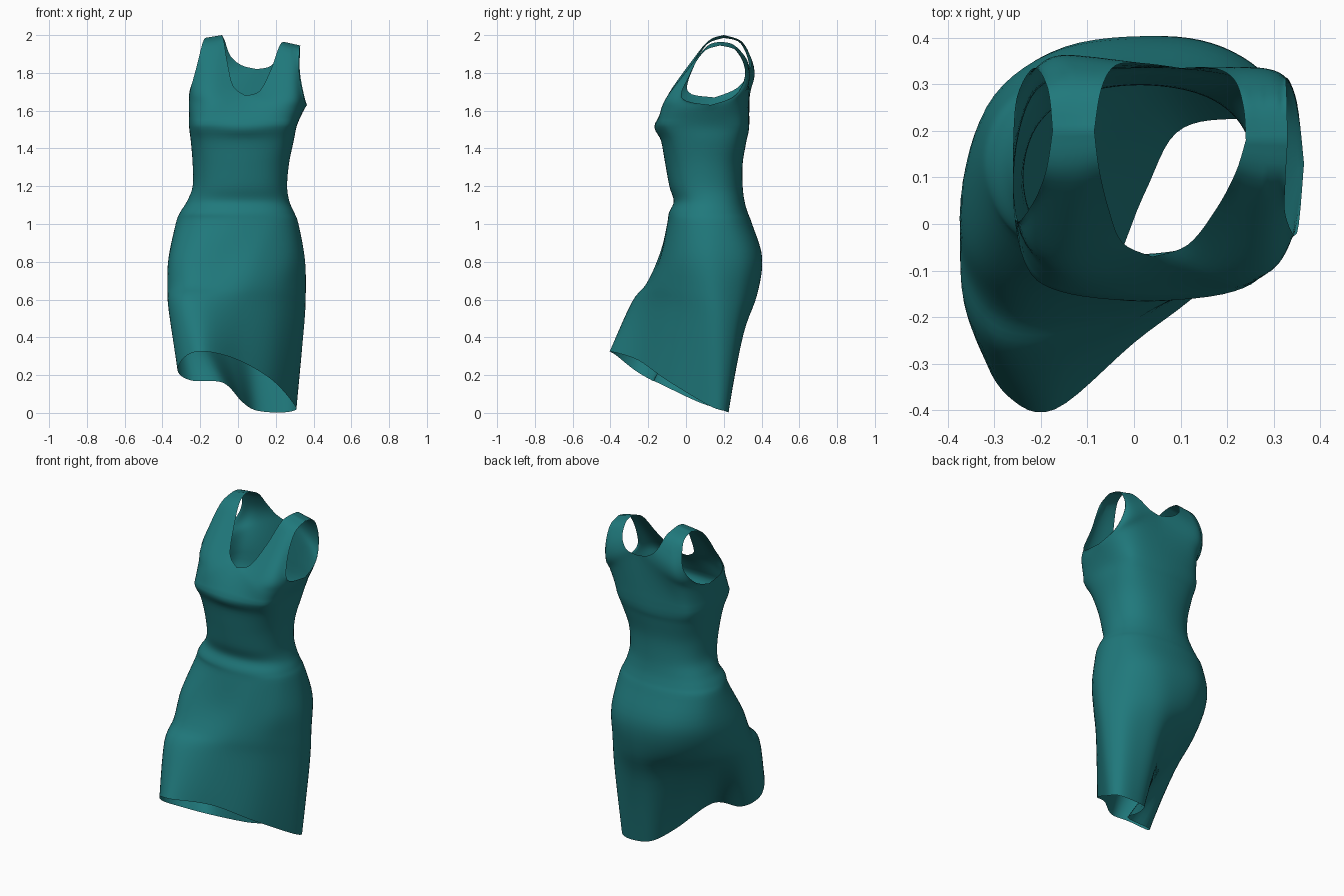
import bpy, bmesh, math
from mathutils import Vector as V

if "Cube" in bpy.data.objects:
    bpy.data.objects.remove(bpy.data.objects["Cube"])

S = 6      # samples per control segment around the body
R = 5      # samples per segment going up


def spline(pts, n, closed=False):
    """Catmull-Rom curve through the points, n samples per segment."""
    pts = [V(p) for p in pts]
    c = len(pts)
    get = (lambda i: pts[i % c]) if closed else (lambda i: pts[max(0, min(c - 1, i))])
    out = []
    for i in range(c if closed else c - 1):
        a, b, d, e = get(i - 1), get(i), get(i + 1), get(i + 2)
        for k in range(n):
            t = k / n
            out.append(0.5 * (2 * b + (d - a) * t + (2 * a - 5 * b + 4 * d - e) * t * t
                              + (3 * b - a - 3 * d + e) * t ** 3))
    if not closed:
        out.append(pts[-1].copy())
    return out


def oval(z, x0, x1, y0, y1, power):
    """Twelve-point rounded ring from its extents."""
    ring = []
    for i in range(12):
        a = math.radians(30 * i)
        c, s = math.cos(a), math.sin(a)
        f = lambda v: math.copysign(abs(v) ** (2 / power), v) if abs(v) > 1e-6 else 0
        ring.append(((x0 + x1) / 2 + (x1 - x0) / 2 * f(c),
                     (y0 + y1) / 2 + (y1 - y0) / 2 * f(s), z))
    return ring


# Rings run right, back, left, front
hem = [(.30, .12, .04), (.29, .205, .01), (.20, .225, .002), (.09, .195, .015),
       (.02, .06, .06), (-.08, -.15, .16), (-.25, -.18, .172), (-.32, -.27, .225),
       (-.27, -.37, .305), (-.17, -.398, .325), (0, -.255, .28), (.18, -.105, .175)]
thigh = [(.345, .13), (.31, .25), (.20, .295), (.06, .29), (-.08, .18), (-.23, .05),
         (-.34, -.05), (-.365, -.17), (-.30, -.27), (-.17, -.28), (.02, -.20), (.22, -.065)]
seat = [(.357, .125), (.31, .27), (.20, .35), (.06, .375), (-.13, .325), (-.28, .20),
        (-.365, .04), (-.36, -.10), (-.27, -.20), (-.10, -.205), (.08, -.16), (.25, -.05)]
hip = [(.353, .12), (.31, .28), (.21, .37), (.06, .403), (-.15, .38), (-.30, .275),
       (-.365, .10), (-.345, -.06), (-.24, -.14), (-.05, -.14), (.12, -.12), (.28, -.03)]
chest = [(.365, .13, 1.63), (.345, .26, 1.65), (.25, .325, 1.71), (.10, .335, 1.82),
         (-.07, .35, 1.74), (-.20, .325, 1.69), (-.26, .15, 1.67), (-.25, -.03, 1.645),
         (-.13, -.135, 1.63), (.04, -.07, 1.68), (.20, -.14, 1.62), (.325, -.08, 1.61)]

controls = [hem,
            [(x, y, .5 - .3 * y) for x, y in thigh],
            [(x, y, .66 - .1 * y) for x, y in seat],
            [(x, y, .82) for x, y in hip],
            oval(1.0, -.33, .32, -.10, .35, 2.3),
            oval(1.06, -.307, .298, -.09, .327, 2.3),
            oval(1.12, -.27, .272, -.065, .31, 2.3),
            oval(1.2, -.24, .26, -.088, .30, 2.3),
            oval(1.32, -.24, .27, -.11, .30, 2.4),
            oval(1.44, -.25, .295, -.132, .32, 2.8),
            oval(1.53, -.26, .315, -.165, .335, 3.3),
            chest]

bm = bmesh.new()


def add_grid(rows, wrap=False):
    vs = [[bm.verts.new(p) for p in row] for row in rows]
    n = len(rows[0])
    for lo, hi in zip(vs, vs[1:]):
        for i in range(n if wrap else n - 1):
            j = (i + 1) % n
            bm.faces.new((lo[i], lo[j], hi[j], hi[i]))


# Skirt and bodice tube
rings = [spline(r, S, True) for r in controls]
columns = [spline(col, R) for col in zip(*rings)]
add_grid(list(zip(*columns)), True)
top = rings[-1]


def strap(side, centre, arm, neck, crest):
    """Patch from the chest ring to the shoulder, between armhole and neckline."""
    step = 1 if centre > side else -1
    base = [top[i % len(top)] for i in range(side * S, centre * S + step, step)]
    n = len(base) - 1
    a = spline([base[0]] + arm + [crest[0]], R)
    b = spline([base[-1]] + neck + [crest[1]], R)
    m = len(a) - 1
    rows = []
    for j in range(m + 1):
        fade = (1 - j / m) ** 2.2       # body roundness dies out up the strap
        rows.append([a[j].lerp(b[j], i / n)
                     + fade * (base[i] - base[0].lerp(base[-1], i / n))
                     for i in range(n + 1)])
    add_grid(rows)


# Shoulder straps: front and back halves meet at each crest
right = ((.33, .18, 1.945), (.24, .18, 1.965))
left = ((-.175, .20, 1.985), (-.085, .20, 2.0))
strap(12, 9, [(.35, -.02, 1.665), (.325, .02, 1.79), (.325, .09, 1.91)],
      [(.115, -.045, 1.705), (.175, .03, 1.82), (.218, .11, 1.94)], right)
strap(0, 3, [(.35, .26, 1.68), (.328, .315, 1.80), (.328, .27, 1.915)],
      [(.17, .335, 1.835), (.215, .31, 1.89), (.235, .25, 1.95)], right)
strap(6, 9, [(-.255, .01, 1.70), (-.22, .04, 1.83), (-.19, .11, 1.95)],
      [(-.025, -.04, 1.73), (-.055, .035, 1.85), (-.075, .12, 1.97)], left)
strap(6, 3, [(-.252, .27, 1.72), (-.215, .335, 1.82), (-.185, .29, 1.955)],
      [(.02, .345, 1.84), (-.04, .34, 1.89), (-.07, .29, 1.97)], left)
bmesh.ops.remove_doubles(bm, verts=bm.verts[:], dist=0.0005)

# Relax the cloth where the straps join the bodice
relaxed = [v for v in bm.verts if 1.54 < v.co.z < 1.92 and not v.is_boundary]
for _ in range(14):
    bmesh.ops.smooth_vert(bm, verts=relaxed, factor=0.5,
                          use_axis_x=True, use_axis_y=True, use_axis_z=True)

bmesh.ops.recalc_face_normals(bm, faces=bm.faces[:])
mesh = bpy.data.meshes.new("dress")
bm.to_mesh(mesh)
bm.free()
mesh.shade_smooth()
dress = bpy.data.objects.new("dress", mesh)
bpy.context.collection.objects.link(dress)

teal = bpy.data.materials.new("teal_fabric")
teal.diffuse_color = (.014, .19, .2, 1)
teal.use_nodes = True
teal.node_tree.nodes["Principled BSDF"].inputs["Base Color"].default_value = teal.diffuse_color
mesh.materials.append(teal)
